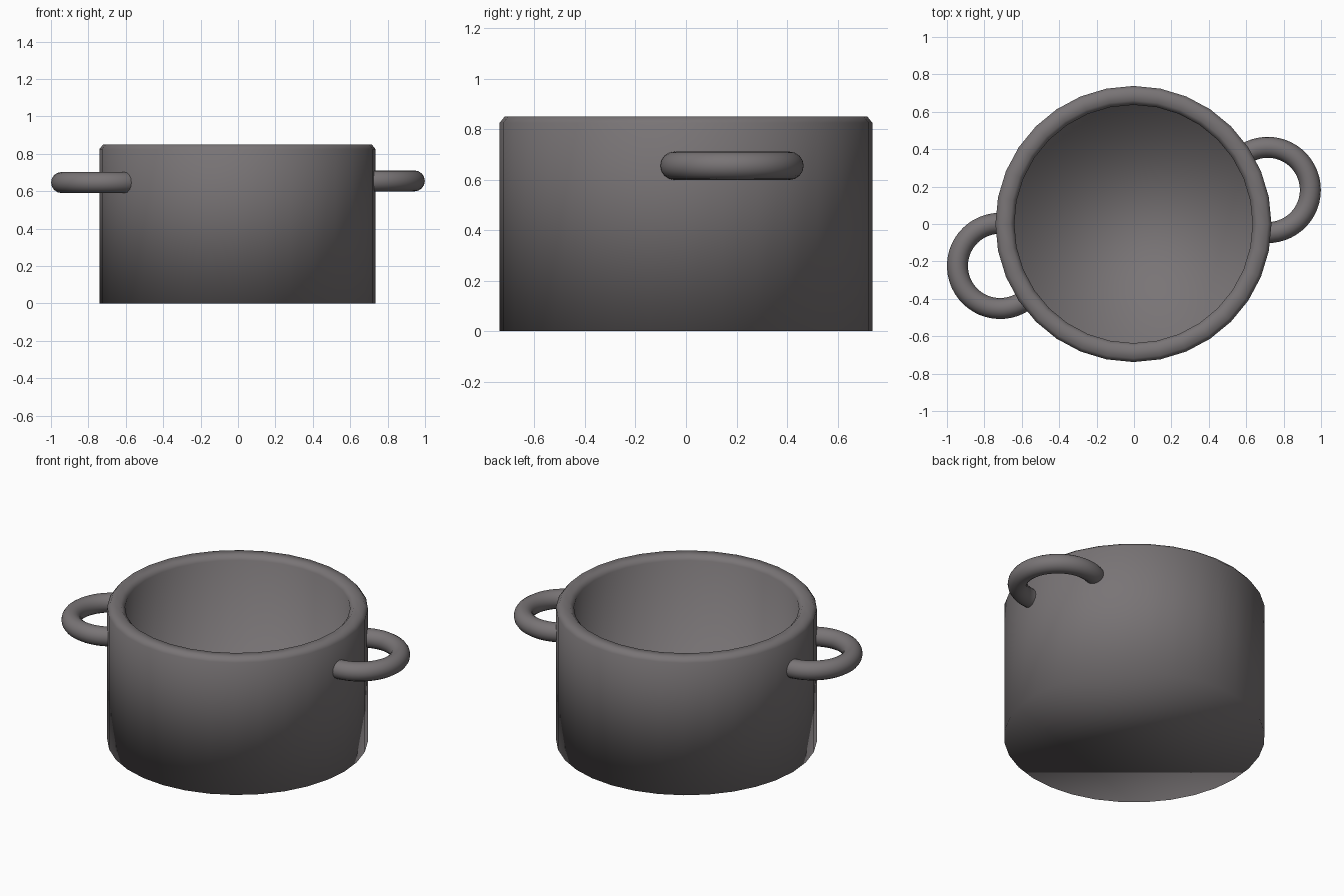
import bpy, bmesh
from math import sin, cos, pi, radians, atan2

if "Cube" in bpy.data.objects:
    bpy.data.objects.remove(bpy.data.objects["Cube"])

dark = bpy.data.materials.new("dark_iron")
dark.diffuse_color = (0.19, 0.175, 0.18, 1)
dark.use_nodes = True
dark.node_tree.nodes["Principled BSDF"].inputs["Base Color"].default_value = dark.diffuse_color


def make_object(name, bm):
    bmesh.ops.recalc_face_normals(bm, faces=bm.faces)
    for f in bm.faces:
        f.smooth = True
    mesh = bpy.data.meshes.new(name)
    bm.to_mesh(mesh)
    bm.free()
    mesh.materials.append(dark)
    obj = bpy.data.objects.new(name, mesh)
    bpy.context.collection.objects.link(obj)
    return obj


def skin_rings(bm, rings):
    # Join successive closed rings with quads and cap both ends
    for a, b in zip(rings, rings[1:]):
        n = len(a)
        for i in range(n):
            j = (i + 1) % n
            bm.faces.new((a[i], a[j], b[j], b[i]))
    bm.faces.new(rings[0])
    bm.faces.new(rings[-1])


# Pot body: hollow 32-sided lathe with bevelled rim
def pot_body(sides=32, cx=-0.003):
    profile = [(0.738, 0), (0.738, 0.825), (0.718, 0.85),
               (0.66, 0.85), (0.637, 0.825), (0.637, 0.03)]
    bm = bmesh.new()
    rings = [[bm.verts.new((cx + r * cos(2 * pi * i / sides), r * sin(2 * pi * i / sides), z))
              for i in range(sides)] for r, z in profile]
    skin_rings(bm, rings)
    return make_object("pot_body", bm)


# Handle: partial torus whose ends are buried in the pot wall
def handle(name, cx, cy, z, major=0.228, minor=0.056, steps=32, sides=16):
    facing = atan2(cy, cx)
    half = radians(113)
    bm = bmesh.new()
    rings = []
    for k in range(steps + 1):
        a = facing - half + 2 * half * k / steps
        ring = []
        for i in range(sides):
            t = 2 * pi * i / sides
            r = major + minor * cos(t)
            ring.append(bm.verts.new((cx + r * cos(a), cy + r * sin(a), z + minor * sin(t))))
        rings.append(ring)
    skin_rings(bm, rings)
    return make_object(name, bm)


pot_body()
handle("handle_right", 0.715, 0.182, 0.655)
handle("handle_left", -0.716, -0.224, 0.646)
